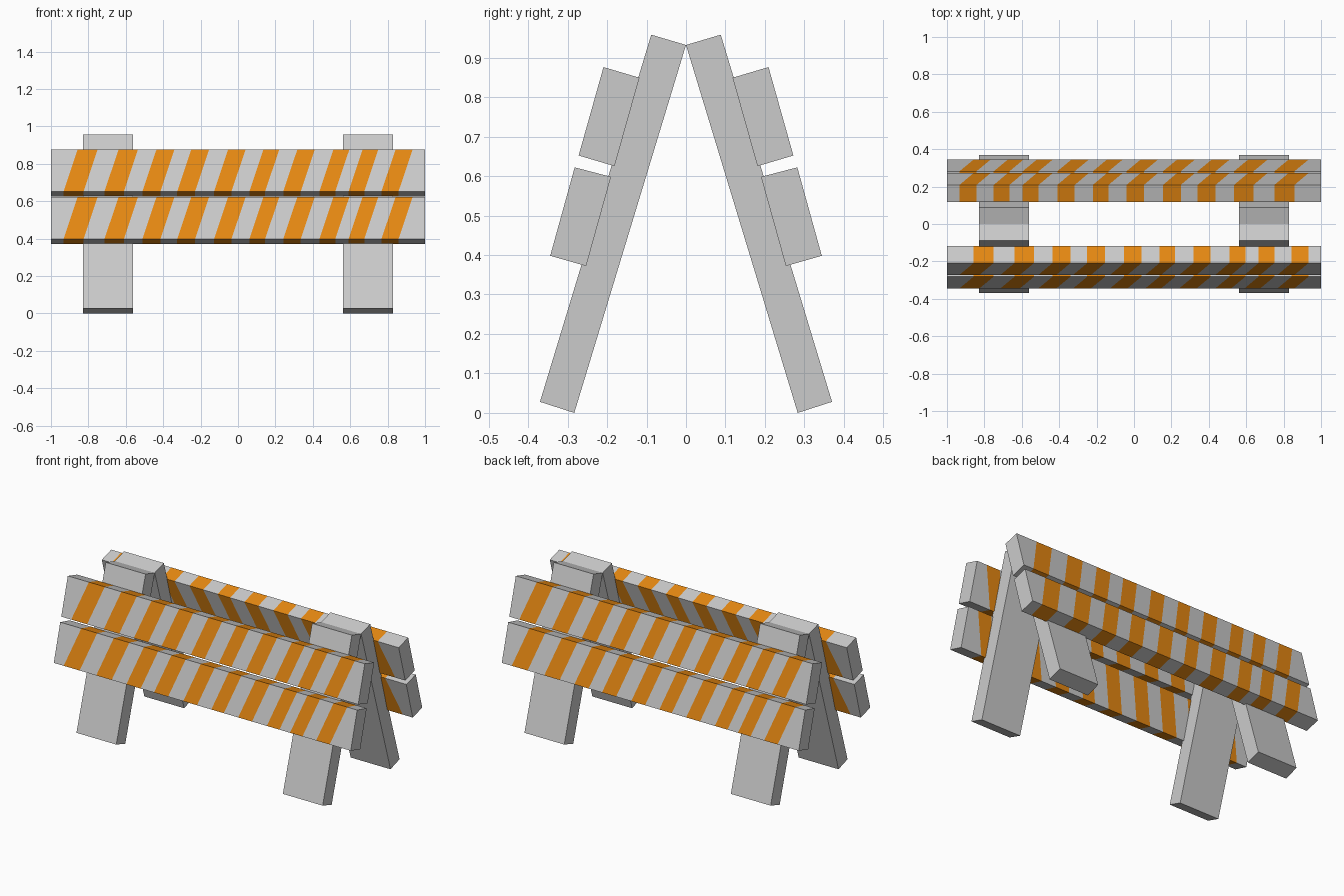
import bpy, bmesh, math
from mathutils import Matrix

if "Cube" in bpy.data.objects:
    bpy.data.objects.remove(bpy.data.objects["Cube"])


def paint(name, rgb):
    m = bpy.data.materials.new(name)
    m.diffuse_color = (*rgb, 1)
    m.use_nodes = True
    m.node_tree.nodes["Principled BSDF"].inputs["Base Color"].default_value = m.diffuse_color
    return m


ORANGE = paint("orange", (0.8, 0.25, 0.006))
PALE = paint("pale", (0.8, 0.8, 0.8))
SLANT = 0.075  # how far a stripe leans between top and bottom edge


def loft(name, profile, stations, back, striped=False):
    """Sweep a y-z profile along x; every second span of a striped part is orange.
    Profile order: outer top, inner top, inner bottom, outer bottom."""
    bm = bmesh.new()
    rings = []
    for i, x in enumerate(stations):
        lean = SLANT if striped and 0 < i < len(stations) - 1 else 0
        rings.append([bm.verts.new((x - (lean if k > 1 else 0), y, z))
                      for k, (y, z) in enumerate(profile)])
    for i, (a, b) in enumerate(zip(rings, rings[1:])):
        for k in range(4):
            n = (k + 1) % 4
            f = bm.faces.new((a[k], a[n], b[n], b[k]))
            f.material_index = i % 2 if striped else 0
    bm.faces.new(rings[0])
    bm.faces.new(rings[-1])
    if back:
        bm.transform(Matrix.Rotation(math.pi, 4, 'Z'))
    bmesh.ops.recalc_face_normals(bm, faces=bm.faces)
    me = bpy.data.meshes.new(name)
    bm.to_mesh(me)
    bm.free()
    if striped:
        me.materials.append(PALE)
        me.materials.append(ORANGE)
    ob = bpy.data.objects.new(name, me)
    bpy.context.collection.objects.link(ob)


leg = [(-0.088, 0.958), (0, 0.932), (-0.283, 0), (-0.37, 0.028)]
boards = {
    "upper_board": [(-0.209, 0.876), (-0.118, 0.849), (-0.181, 0.625), (-0.272, 0.652)],
    "lower_board": [(-0.282, 0.622), (-0.19, 0.598), (-0.253, 0.372), (-0.344, 0.398)],
}

# hand-painted stripes: left and right edge at the top of the board
stripes = [-0.858, -0.751, -0.639, -0.535, -0.436, -0.34, -0.25, -0.155,
           -0.053, 0.04, 0.136, 0.22, 0.317, 0.41, 0.51, 0.595,
           0.666, 0.75, 0.842, 0.933]

# the back frame is the front frame turned half way round
for side, back in (("front", False), ("back", True)):
    for tag, x in (("left", -0.695), ("right", 0.695)):
        loft(f"{side}_{tag}_leg", leg, [x - 0.134, x + 0.134], back)
    for name, profile in boards.items():
        loft(f"{side}_{name}", profile, [-1, *stripes, 1], back, striped=True)
